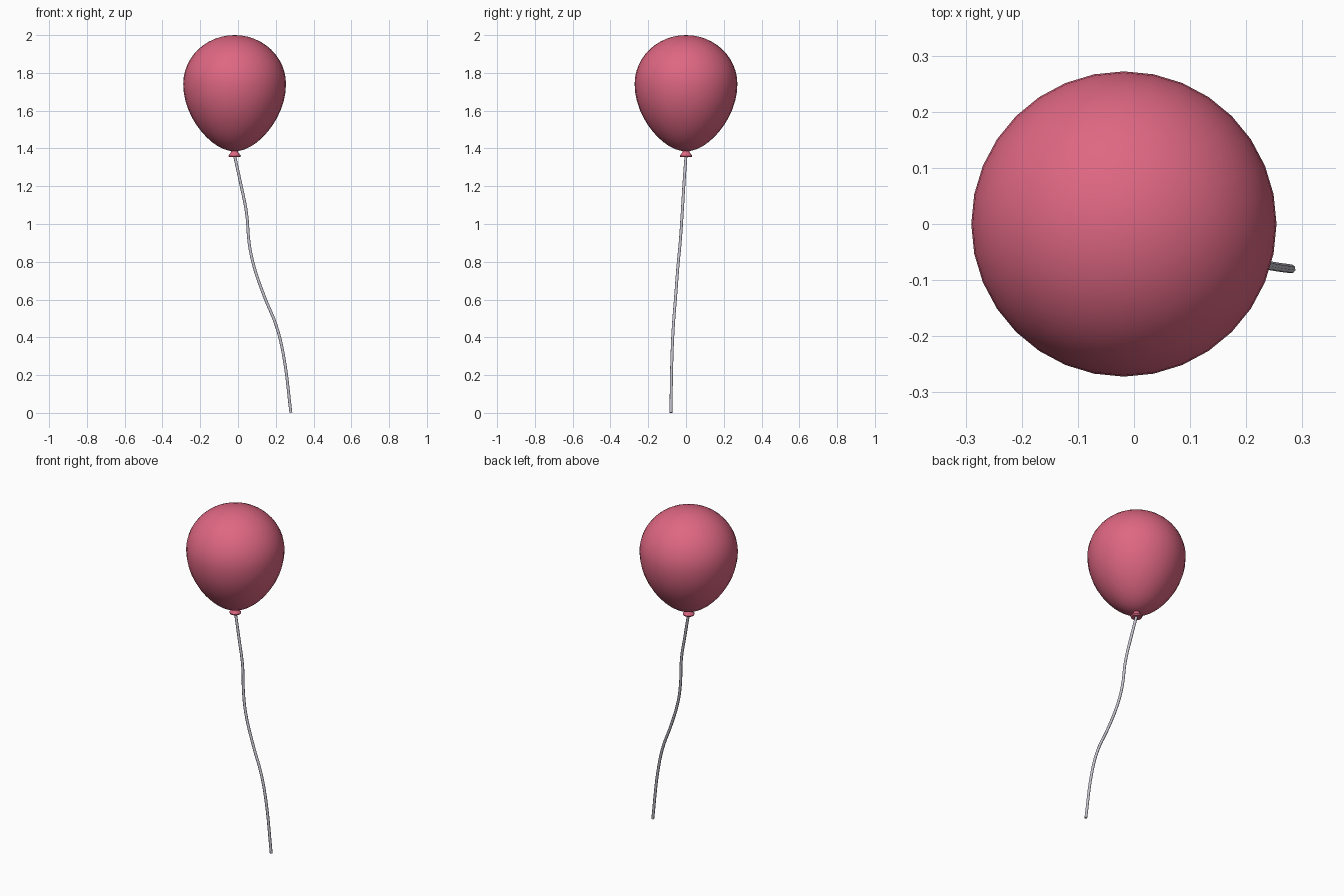
import bpy, bmesh, math

cube = bpy.data.objects.get("Cube")
if cube:
    bpy.data.objects.remove(cube, do_unlink=True)

CX = -0.018  # balloon axis


def material(name, rgb):
    m = bpy.data.materials.new(name)
    m.use_nodes = True
    m.diffuse_color = (*rgb, 1)
    m.node_tree.nodes["Principled BSDF"].inputs["Base Color"].default_value = (*rgb, 1)
    return m


def lathe(name, profile, mat, steps=32, angle=60):
    """Spin (radius, height) points, listed from top to bottom, about the axis."""
    bm = bmesh.new()
    verts = [bm.verts.new((r, 0, z)) for r, z in profile]
    edges = [bm.edges.new(pair) for pair in zip(verts, verts[1:])]
    bmesh.ops.spin(bm, geom=verts + edges, cent=(0, 0, 0), axis=(0, 0, 1),
                   angle=math.tau, steps=steps)
    bmesh.ops.remove_doubles(bm, verts=bm.verts, dist=0.0005)
    bmesh.ops.recalc_face_normals(bm, faces=bm.faces)
    me = bpy.data.meshes.new(name)
    bm.to_mesh(me)
    bm.free()
    me.materials.append(mat)
    ob = bpy.data.objects.new(name, me)
    ob.location.x = CX
    bpy.context.collection.objects.link(ob)
    smooth(ob, angle)
    return ob


def smooth(ob, angle):
    bpy.ops.object.select_all(action="DESELECT")
    ob.select_set(True)
    bpy.context.view_layer.objects.active = ob
    bpy.ops.object.shade_smooth_by_angle(angle=math.radians(angle))


pink = material("balloon_pink", (0.73, 0.135, 0.225))
grey = material("string_grey", (0.55, 0.53, 0.60))

# Balloon: rounded crown, tapering lower half
profile = []
rings = 24
for i in range(rings + 1):
    a = math.pi * (0.5 - i / rings)
    s, r = math.sin(a), 0.272 * math.cos(a)
    if s >= 0:
        profile.append((r, 1.742 + 0.258 * s))
    else:
        profile.append((r * (1 - 0.17 * s * s), 1.742 + 0.357 * s))
lathe("balloon", profile, pink)

# Flared knot under the balloon
lathe("knot", [(0, 1.395), (0.017, 1.39), (0.019, 1.38), (0.033, 1.361),
               (0.030, 1.354), (0, 1.358)], pink, steps=16, angle=40)

# Wavy string hanging from the knot
path = [(CX, 0, 1.362), (0.015, -0.011, 1.21), (0.045, -0.02, 1.06),
        (0.059, -0.031, 0.9), (0.082, -0.042, 0.785), (0.14, -0.055, 0.615),
        (0.203, -0.067, 0.46), (0.24, -0.074, 0.31), (0.28, -0.08, 0.001)]
curve = bpy.data.curves.new("string", "CURVE")
curve.dimensions = "3D"
curve.bevel_depth = 0.008
curve.bevel_resolution = 2
curve.use_fill_caps = True
curve.resolution_u = 5
spline = curve.splines.new("BEZIER")
spline.bezier_points.add(len(path) - 1)
for point, co in zip(spline.bezier_points, path):
    point.co = co
    point.handle_left_type = point.handle_right_type = "AUTO"
curve.materials.append(grey)
string = bpy.data.objects.new("string", curve)
bpy.context.collection.objects.link(string)
bpy.ops.object.select_all(action="DESELECT")
string.select_set(True)
bpy.context.view_layer.objects.active = string
bpy.ops.object.convert(target="MESH")
smooth(bpy.context.view_layer.objects.active, 50)
